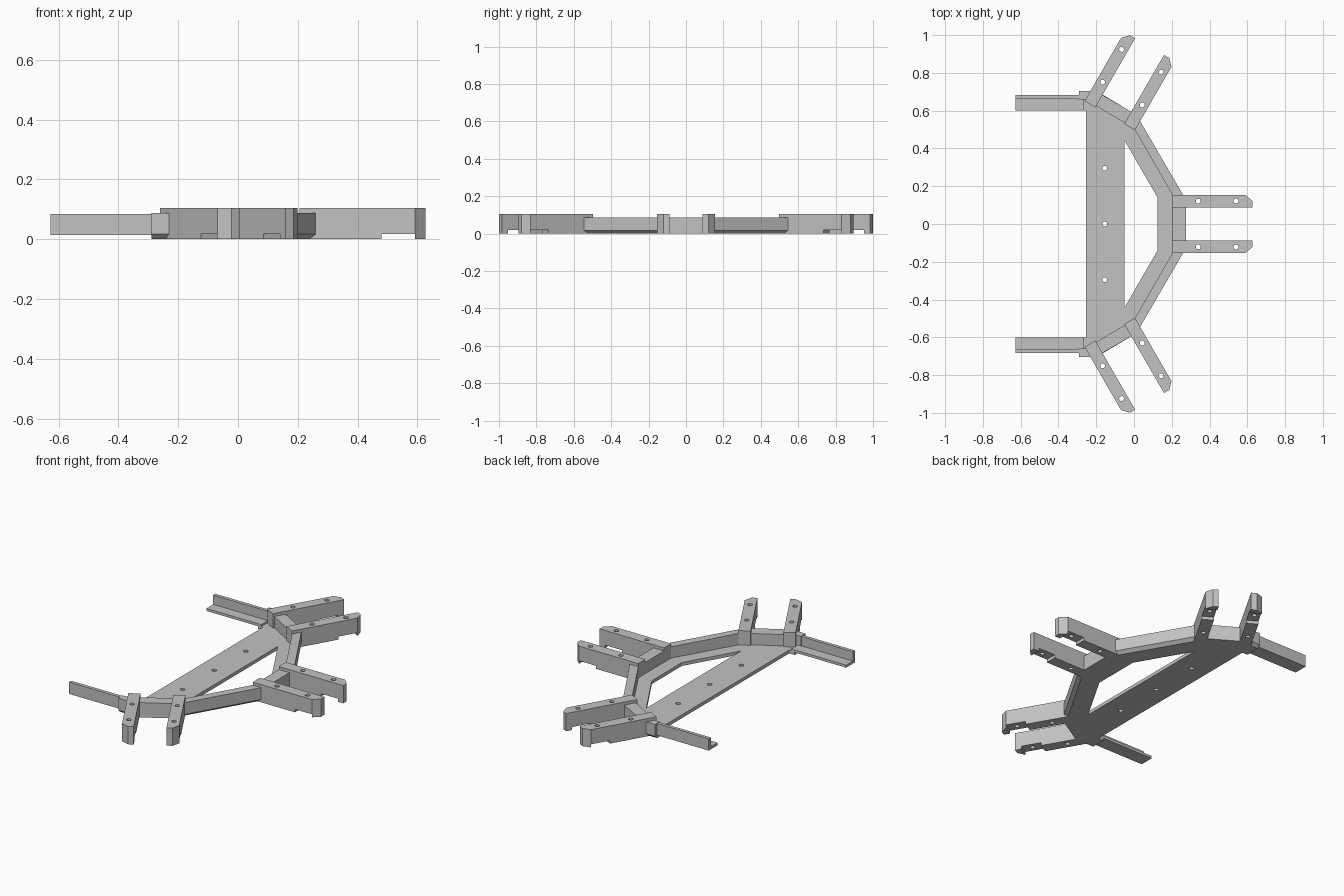
import bpy, bmesh, math
from mathutils import Matrix, Vector

cube = bpy.data.objects.get("Cube")
if cube:
    bpy.data.objects.remove(cube, do_unlink=True)

grey = bpy.data.materials.new("plain_grey")
grey.use_nodes = True
colour = (0.54, 0.54, 0.54, 1)
grey.diffuse_color = colour
grey.node_tree.nodes["Principled BSDF"].inputs["Base Color"].default_value = colour


def finish(name, bm):
    bmesh.ops.recalc_face_normals(bm, faces=bm.faces)
    mesh = bpy.data.meshes.new(name)
    bm.to_mesh(mesh)
    bm.free()
    mesh.materials.append(grey)
    obj = bpy.data.objects.new(name, mesh)
    bpy.context.collection.objects.link(obj)
    return obj


def add_prism(bm, outline, low, high):
    """Extrude a plan outline between two heights."""
    base = bm.faces.new([bm.verts.new((x, y, low)) for x, y in outline])
    top = bmesh.ops.extrude_face_region(bm, geom=[base], use_keep_orig=True)
    verts = [v for v in top["geom"] if isinstance(v, bmesh.types.BMVert)]
    bmesh.ops.translate(bm, verts=verts, vec=(0, 0, high - low))


def prism(name, outline, low, high):
    bm = bmesh.new()
    add_prism(bm, outline, low, high)
    return finish(name, bm)


def rectangle(x0, x1, y0, y1):
    return [(x0, y0), (x1, y0), (x1, y1), (x0, y1)]


def circle(x, y, radius=0.013, sides=20):
    return [(x + radius * math.cos(i * math.tau / sides),
             y + radius * math.sin(i * math.tau / sides)) for i in range(sides)]


def cut(obj, outlines, low, high):
    """Cut separate vertical prisms out of an object."""
    bm = bmesh.new()
    for outline in outlines:
        add_prism(bm, outline, low, high)
    cutter = finish("cutter", bm)
    cutter.hide_render = True
    mod = obj.modifiers.new("cut", "BOOLEAN")
    mod.operation = "DIFFERENCE"
    mod.solver = "EXACT"
    mod.object = cutter
    bpy.context.view_layer.objects.active = obj
    bpy.ops.object.modifier_apply(modifier=mod.name)
    bpy.data.objects.remove(cutter, do_unlink=True)


def copy_part(obj, name, matrix):
    mesh = obj.data.copy()
    mesh.transform(matrix)
    if matrix.determinant() < 0:
        mesh.flip_normals()
    new = bpy.data.objects.new(name, mesh)
    bpy.context.collection.objects.link(new)
    return new


mirror_y = Matrix.Diagonal((1, -1, 1, 1))

# Rim corners: inner line, chamfered bottom outer line, upper outer line
stations = [
    ((0.205, 0.151), (0.275, 0.088), (0.275, 0.128)),
    ((0.0, 0.507), (-0.022, 0.598), (0.013, 0.578)),
    ((-0.26, 0.66), (-0.166, 0.685), (-0.201, 0.703)),
    ((-0.29, 0.66), (-0.29, 0.685), (-0.29, 0.703)),
]
flip = [tuple((x, -y) for x, y in s) for s in stations]
path = list(reversed(flip)) + stations

# Raised rim wall
bm = bmesh.new()
rings = []
for inner, foot, outer in path:
    section = [(*inner, 0), (*foot, 0), (*outer, 0.017), (*outer, 0.087), (*inner, 0.087)]
    rings.append([bm.verts.new(p) for p in section])
for a, b in zip(rings, rings[1:]):
    for i in range(len(a)):
        j = (i + 1) % len(a)
        bm.faces.new((a[i], a[j], b[j], b[i]))
bm.faces.new(rings[0])
bm.faces.new(rings[-1])
finish("rim_wall", bm)

# Floor plate with its opening and bolt holes
floor_edge = [s[0] for s in path] + [(-0.29, 0.6), (-0.255, 0.6), (-0.255, -0.6), (-0.29, -0.6)]
floor = prism("floor_plate", floor_edge, 0, 0.02)
opening = [(-0.05, 0.442), (-0.05, -0.442), (0.125, -0.14), (0.125, 0.14)]
cut(floor, [opening] + [circle(-0.155, y) for y in (-0.295, 0, 0.295)], -0.05, 0.1)

# Angle-section side arms
bm = bmesh.new()
section = [(0.6, 0.015), (0.683, 0.015), (0.683, 0.085), (0.663, 0.085), (0.663, 0.03), (0.6, 0.03)]
face = bm.faces.new([bm.verts.new((-0.627, y, z)) for y, z in section])
ext = bmesh.ops.extrude_face_region(bm, geom=[face], use_keep_orig=True)
bmesh.ops.translate(bm, verts=[v for v in ext["geom"] if isinstance(v, bmesh.types.BMVert)],
                    vec=(0.36, 0, 0))
arm = finish("back_arm", bm)
copy_part(arm, "front_arm", mirror_y)

# Mounting leg: chamfered tip, notch below, two bolt holes
leg = prism("side_leg_a", [(0.205, 0.088), (0.627, 0.088), (0.627, 0.12), (0.592, 0.154),
                           (0.205, 0.154)], 0, 0.105)
cut(leg, [rectangle(0.48, 0.592, 0.05, 0.2)], -0.05, 0.018)
cut(leg, [circle(x, 0.121) for x in (0.34, 0.54)], -0.05, 0.2)
copy_part(leg, "side_leg_b", mirror_y)

# Angled leg pairs
turn = Matrix.Translation(Vector((-0.231, 0.396, 0))) @ Matrix.Rotation(math.radians(60), 4, "Z")
for tag, flipped in (("a", Matrix()), ("b", mirror_y)):
    copy_part(leg, "back_leg_" + tag, turn @ flipped)
    copy_part(leg, "front_leg_" + tag, mirror_y @ turn @ flipped)
